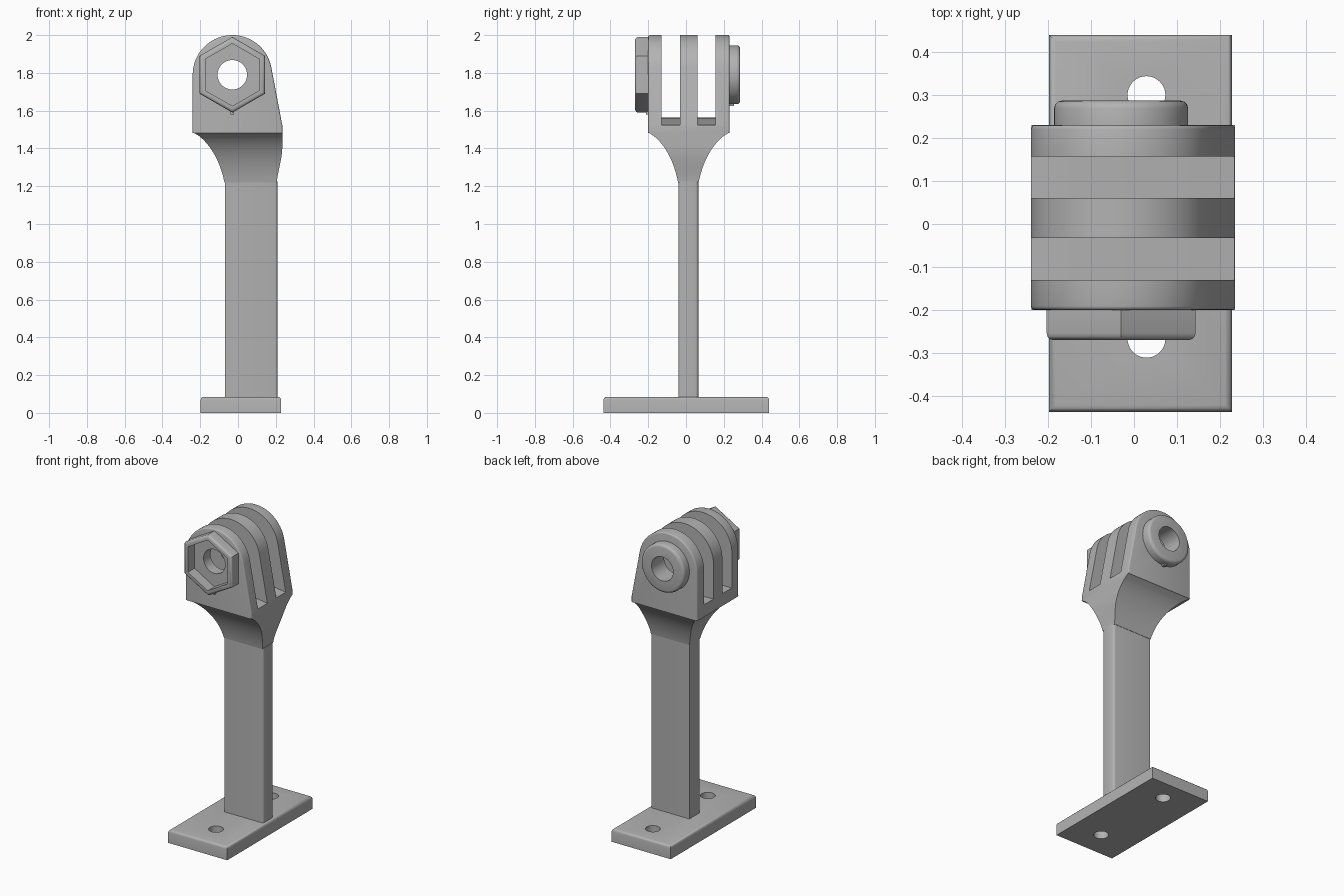
import bpy, bmesh, math
from mathutils import Vector

default = bpy.data.objects.get("Cube")
if default:
    bpy.data.objects.remove(default)

grey = bpy.data.materials.new("plain grey")
grey.use_nodes = True
COLOUR = (0.45, 0.45, 0.45, 1)
grey.diffuse_color = COLOUR
grey.node_tree.nodes["Principled BSDF"].inputs["Base Color"].default_value = COLOUR

PX, PZ = -0.03, 1.79          # pivot axis
FRONT, BACK = -0.20, 0.23     # head faces


def prism(name, outline, axis, lo, hi, bevel=0, rule=None, segments=3):
    """Extrude a 2D outline along y or z and bevel the edges picked by rule."""
    bm = bmesh.new()
    place = (lambda p, d: (p[0], d, p[1])) if axis == "y" else (lambda p, d: (p[0], p[1], d))
    face = bm.faces.new([bm.verts.new(place(p, lo)) for p in outline])
    moved = bmesh.ops.extrude_face_region(bm, geom=[face])["geom"]
    shift = Vector(place((0, 0), hi - lo))
    bmesh.ops.translate(bm, vec=shift, verts=[v for v in moved if isinstance(v, bmesh.types.BMVert)])
    bmesh.ops.recalc_face_normals(bm, faces=bm.faces)
    if bevel:
        picked = [e for e in bm.edges if rule(e.verts[0].co, e.verts[1].co)]
        bmesh.ops.bevel(bm, geom=picked, offset=bevel, segments=segments, profile=0.5, affect="EDGES")
    return finish(name, bm)


def finish(name, bm):
    mesh = bpy.data.meshes.new(name)
    bmesh.ops.recalc_face_normals(bm, faces=bm.faces)
    bm.to_mesh(mesh)
    bm.free()
    mesh.materials.append(grey)
    obj = bpy.data.objects.new(name, mesh)
    bpy.context.collection.objects.link(obj)
    return obj


def rect(x0, x1, y0, y1):
    return [(x0, y0), (x1, y0), (x1, y1), (x0, y1)]


def ring(cx, cy, radius, count, start=0.0, sweep=math.tau):
    return [(cx + radius * math.cos(start + sweep * i / count),
             cy + radius * math.sin(start + sweep * i / count)) for i in range(count)]


def cut(obj, *cutters):
    for cutter in cutters:
        cutter.hide_render = True
        mod = obj.modifiers.new("cut", "BOOLEAN")
        mod.object, mod.operation, mod.solver = cutter, "DIFFERENCE", "EXACT"
        bpy.context.view_layer.objects.active = obj
        bpy.ops.object.modifier_apply(modifier=mod.name)
        bpy.data.objects.remove(cutter)


def at_y(*levels):
    return lambda a, b: any(abs(a.y - y) < 1e-4 and abs(b.y - y) < 1e-4 for y in levels)


def bore():
    return prism("bore_cutter", ring(PX, PZ, 0.078, 48), "y", -0.5, 0.5)


# Base plate with rounded top edges and two screw holes
base = prism("base_plate", rect(-0.198, 0.228, -0.437, 0.44), "z", 0, 0.085, 0.016,
             lambda a, b: min(a.z, b.z) > 0.08)
cut(base, *[prism("screw_cutter", ring(0.029, y, 0.044, 40), "z", -0.1, 0.2) for y in (-0.267, 0.3)])

# Post, rounded along its right-hand corners
post = prism("post", rect(-0.07, 0.21, -0.04, 0.065), "z", 0.08, 1.225, 0.014,
             lambda a, b: min(a.x, b.x) > 0.2 and abs(a.z - b.z) > 1)

# Flared neck lofted from the post to the head
bm = bmesh.new()
STEPS = 14
rows = []
for i in range(STEPS + 1):
    t = i / STEPS
    z = 1.22 + 0.265 * t
    flare = 0.3 * t + 0.7 * (1 - math.sqrt(1 - 0.92 * t * t)) / (1 - math.sqrt(0.08))
    side = 0.206 + 0.029 * math.sin(min(t / 0.75, 1) * math.pi / 2) ** 1.5
    outline = rect(-0.072 - 0.166 * flare, side, -0.042 - 0.158 * flare, 0.067 + 0.163 * flare)
    rows.append([bm.verts.new((x, y, z)) for x, y in outline])
for low, high in zip(rows, rows[1:]):
    for k in range(4):
        bm.faces.new((low[k], low[k - 1], high[k - 1], high[k]))
bm.faces.new(rows[0])
bm.faces.new(rows[-1])
neck = finish("neck", bm)

# Three-pronged head: straight on the left, tapered on the right
R = 0.21
dx, dz = 0.235 - PX, 1.52 - PZ
tangent = math.atan2(dz, dx) + math.acos(R / math.hypot(dx, dz))
arc = ring(PX, PZ, R, 32, tangent, math.pi - tangent) + [(PX - R, PZ)]
head = prism("pronged_head", [(-0.24, 1.483), (0.235, 1.483), (0.235, 1.52)] + arc, "y", FRONT, BACK, 0.009,
             lambda a, b: at_y(FRONT, BACK)(a, b) and max(a.z, b.z) > 1.5)
slot = [(-0.4, 1.565), (-0.03, 1.56), (0.235, 1.523), (0.4, 1.5), (0.4, 2.2), (-0.4, 2.2)]
cut(head, prism("slot_cutter", slot, "y", -0.13, -0.032),
    prism("slot_cutter", slot, "y", 0.06, 0.157), bore())

# Hexagonal nut holder on the front
hexagon = lambda radius: ring(PX, PZ, radius, 6, math.pi / 2)
nut = prism("nut_holder", hexagon(0.2), "y", -0.27, FRONT + 0.004, 0.016, at_y(-0.27))
cut(nut, prism("pocket_cutter", hexagon(0.165), "y", -0.4, FRONT - 0.001), bore())
prism("nut_holder_tab", rect(PX - 0.01, PX + 0.01, 1.58, 1.61), "y", -0.212, FRONT + 0.004)

# Round boss on the back
boss = prism("round_boss", ring(PX, PZ, 0.156, 56), "y", BACK - 0.004, 0.287, 0.018, at_y(0.287))
cut(boss, bore())
prism("boss_tab", rect(PX - 0.01, PX + 0.01, 1.625, 1.65), "y", BACK - 0.004, 0.255)

# Smooth the curved surfaces, keep the corners crisp
bpy.ops.object.select_all(action="DESELECT")
for obj in (base, post, neck, head, nut, boss):
    obj.select_set(True)
bpy.context.view_layer.objects.active = head
bpy.ops.object.shade_smooth_by_angle(angle=math.radians(32))
